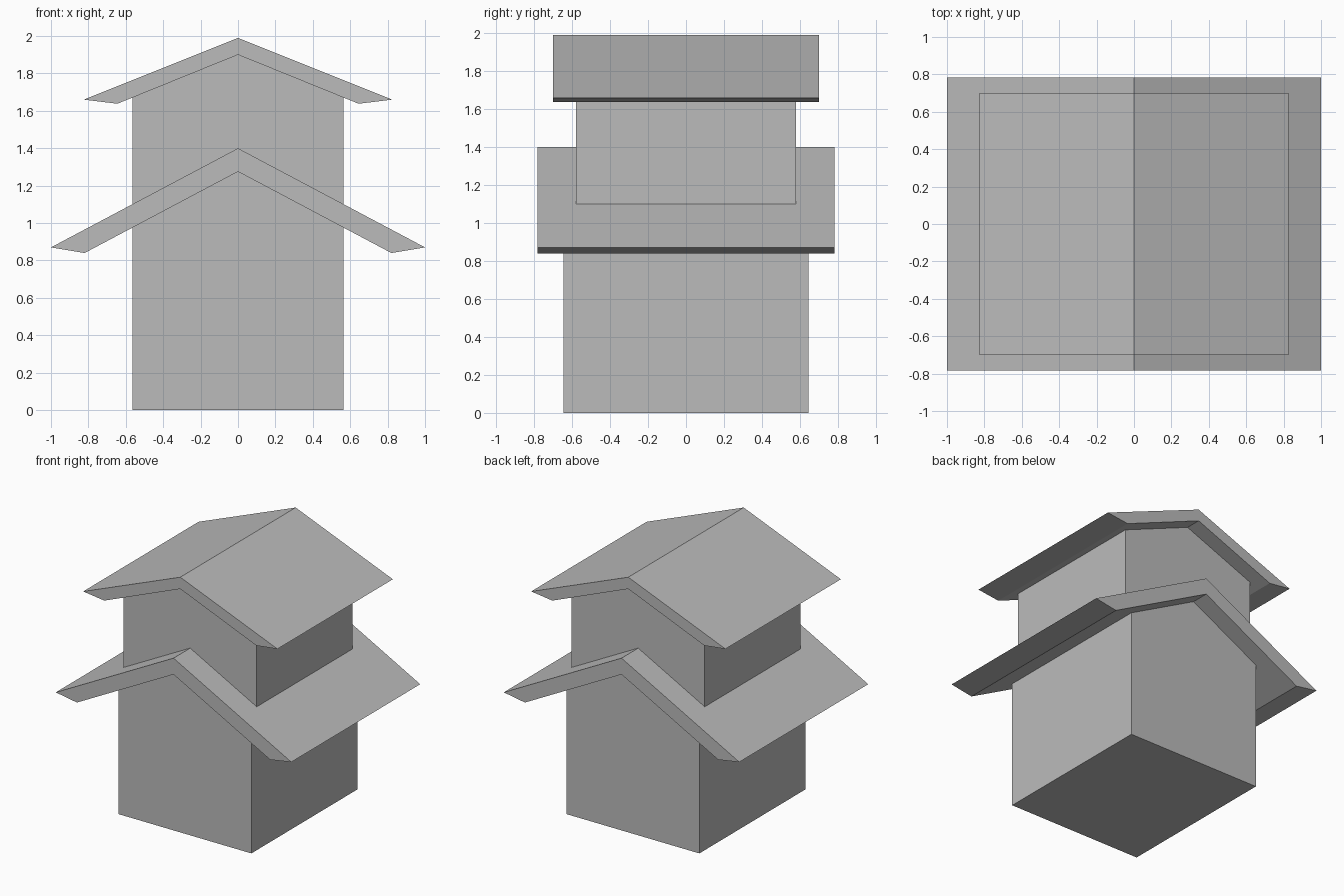
import bpy
import bmesh

cube = bpy.data.objects.get("Cube")
if cube:
    bpy.data.objects.remove(cube, do_unlink=True)

# One plain grey for everything
GREY = (0.5, 0.5, 0.5, 1.0)
grey = bpy.data.materials.new("plain_grey")
grey.use_nodes = True
grey.diffuse_color = GREY
grey.node_tree.nodes["Principled BSDF"].inputs["Base Color"].default_value = GREY


def prism(name, half, depth):
    """Mirror a right-hand outline (ridge points at x = 0) and extrude it along y."""
    mirrored = [(-x, z) for x, z in reversed(half) if x > 0]
    outline = half + mirrored
    bm = bmesh.new()
    face = bm.faces.new([bm.verts.new((x, -depth, z)) for x, z in outline])
    grown = bmesh.ops.extrude_face_region(bm, geom=[face])["geom"]
    moved = [v for v in grown if isinstance(v, bmesh.types.BMVert)]
    bmesh.ops.translate(bm, verts=moved, vec=(0, 2 * depth, 0))
    bmesh.ops.recalc_face_normals(bm, faces=bm.faces)
    mesh = bpy.data.meshes.new(name)
    bm.to_mesh(mesh)
    bm.free()
    mesh.materials.append(grey)
    obj = bpy.data.objects.new(name, mesh)
    bpy.context.collection.objects.link(obj)
    return obj


def storey(name, width, depth, base, eave, ridge):
    """Box with a gabled top that meets the underside of its roof."""
    return prism(name, [(0, ridge), (width, eave), (width, base), (0, base)], depth)


def roof(name, ridge, tip, lip, under_ridge, depth):
    """Folded slab with slanted eave edges."""
    return prism(name, [(0, ridge), tip, lip, (0, under_ridge)], depth)


# Lower storey and its wide roof
storey("lower_walls", 0.565, 0.645, 0.0, 0.98, 1.28)
roof("lower_roof", 1.40, (1.0, 0.87), (0.82, 0.84), 1.275, 0.782)

# Upper storey, rising through the lower roof
storey("upper_walls", 0.565, 0.58, 1.0, 1.68, 1.905)
roof("upper_roof", 1.99, (0.825, 1.66), (0.645, 1.638), 1.90, 0.70)
